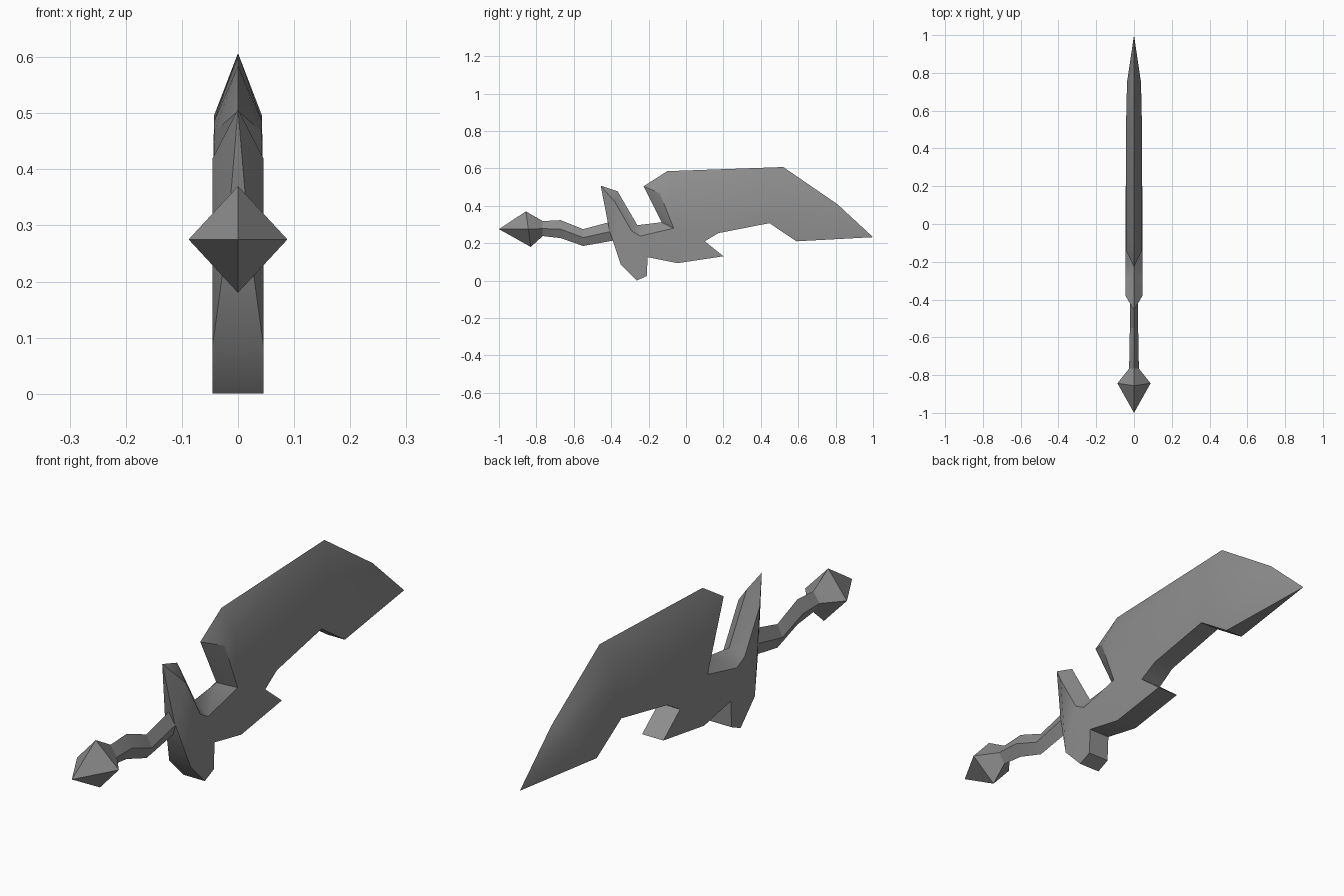
import bpy
import bmesh
import math

if "Cube" in bpy.data.objects:
    bpy.data.objects.remove(bpy.data.objects["Cube"], do_unlink=True)

metal = bpy.data.materials.new("grey_metal")
metal.use_nodes = True
GREY = (0.27, 0.27, 0.27, 1)
metal.diffuse_color = GREY
shader = next(n for n in metal.node_tree.nodes if n.type == "BSDF_PRINCIPLED")
shader.inputs["Base Color"].default_value = GREY
shader.inputs["Roughness"].default_value = 0.8


def finish(bm, name, smooth_angle):
    """Weld the mesh, face it outward and make it an object."""
    bmesh.ops.remove_doubles(bm, verts=bm.verts[:], dist=0.0005)
    bmesh.ops.triangulate(bm, faces=[f for f in bm.faces if len(f.verts) > 4])
    bmesh.ops.recalc_face_normals(bm, faces=bm.faces[:])
    mesh = bpy.data.meshes.new(name)
    bm.to_mesh(mesh)
    bm.free()
    mesh.materials.append(metal)
    obj = bpy.data.objects.new(name, mesh)
    bpy.context.collection.objects.link(obj)
    bpy.ops.object.select_all(action="DESELECT")
    obj.select_set(True)
    bpy.context.view_layer.objects.active = obj
    bpy.ops.object.shade_smooth_by_angle(angle=math.radians(smooth_angle))
    return obj


def plate(name, outline):
    """Flat plate: each entry is y, z, half width and an optional pinched rim point."""
    bm = bmesh.new()
    count = len(outline)
    rims = [bm.verts.new((0, *(p[3:] or p[:2]))) for p in outline]
    for side in (1, -1):
        cheek = [bm.verts.new((side * p[2], p[0], p[1])) for p in outline]
        # Main cheek, and the chamfer beside the front of the guard
        bm.faces.new(cheek[1:])
        bm.faces.new((cheek[0], cheek[1], cheek[-1]))
        for i in range(count):
            j = (i + 1) % count
            bm.faces.new((cheek[i], cheek[j], rims[j]))
            bm.faces.new((cheek[i], rims[j], rims[i]))
    return finish(bm, name, 30)


def diamond_loft(name, rings):
    """Loft of diamond sections: y, z, half width, half height, lean."""
    bm = bmesh.new()
    loops = []
    for y, z, w, h, lean in rings:
        corners = ((0, y - lean, z + h), (w, y, z), (0, y + lean, z - h), (-w, y, z))
        loops.append([bm.verts.new(c) for c in corners])
    for a, b in zip(loops, loops[1:]):
        for i in range(4):
            j = (i + 1) % 4
            bm.faces.new((a[i], a[j], b[j], b[i]))
    bm.faces.new(loops[-1])
    return finish(bm, name, 15)


T = 0.045  # half thickness of the plate

guard = [
    (-.41, .27, .02),
    (-.38, .42, T, -.456, .507),
    (-.38, .42, T, -.366, .478),
    (-.29, .264, T, -.26, .296),
    (-.243, .238, T, -.26, .296),
]
blade_edge = [
    (-.066, .28, T, -.13, .312),
    (-.14, .467, .042, -.227, .504),
    (-.08, .485, .043, -.1, .585),
    (.49, .495, .043, .52, .607),
    (.75, .36, .037, .81, .408),
    (1, .232, 0),
]
blade_underside = [
    (.59, .21, .037),
    (.446, .307, .04),
    (.174, .254, .042),
    (.1, .21, T),
    (.2, .13, T),
    (-.045, .093, T),
    (-.205, .125, T),
]
guard_foot = [(-.21, .024, T), (-.264, 0, T), (-.35, .088, T)]
plate("blade_and_guard", guard + blade_edge + blade_underside + guard_foot)

# Pointed pommel running into the wavy grip
diamond_loft("pommel_and_grip", [
    (-1, .275, 0, 0, 0),
    (-.843, .275, .088, .095, .013),
    (-.766, .278, .026, .04, 0),
    (-.67, .275, .024, .048, 0),
    (-.55, .23, .022, .045, 0),
    (-.37, .27, .022, .053, 0),
])
